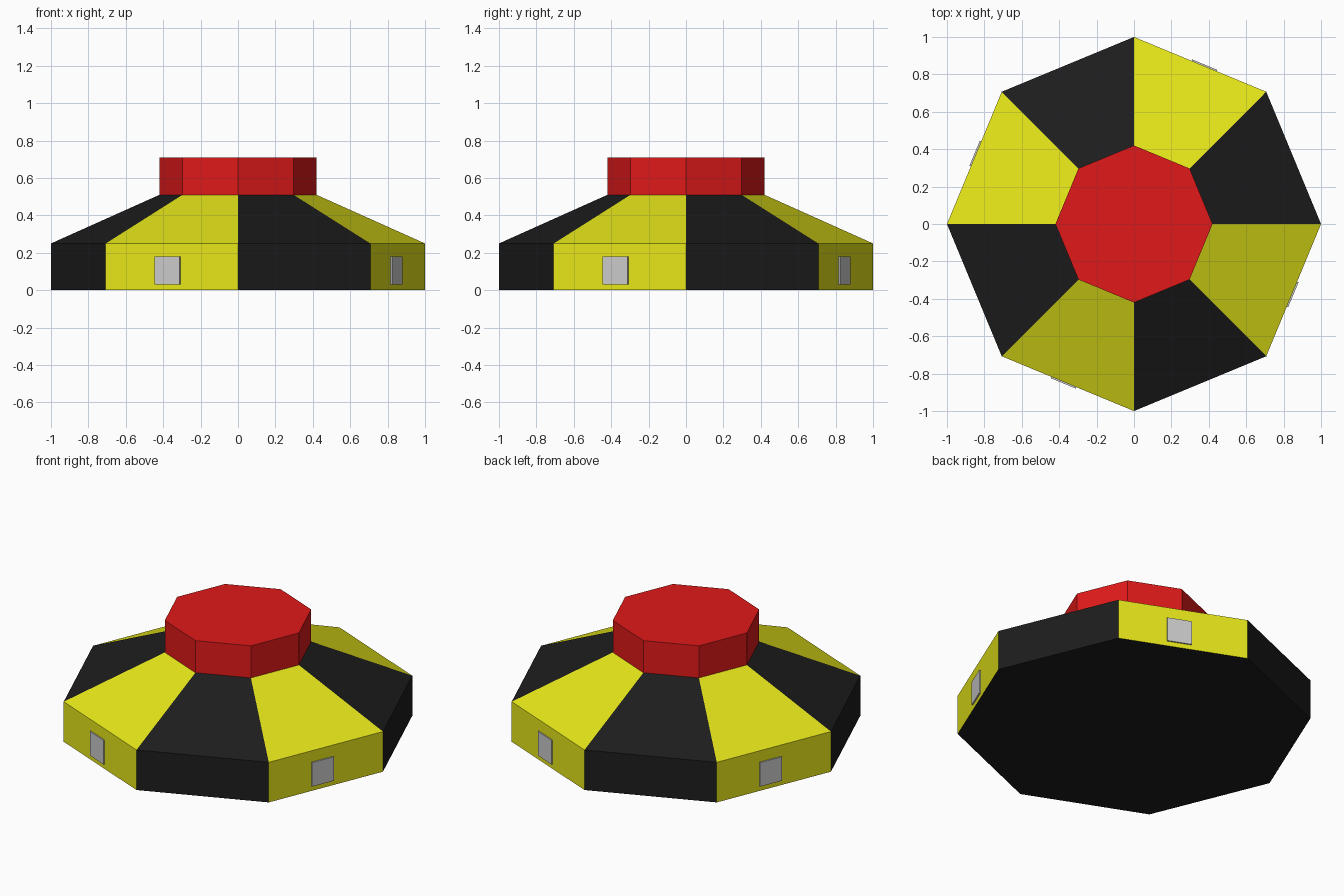
import bpy, bmesh, math
from mathutils import Matrix

if "Cube" in bpy.data.objects:
    bpy.data.objects.remove(bpy.data.objects["Cube"])

SIDES = 8
STEP = 2 * math.pi / SIDES


def material(name, rgb):
    m = bpy.data.materials.new(name)
    m.diffuse_color = (*rgb, 1)
    m.use_nodes = True
    m.node_tree.nodes["Principled BSDF"].inputs["Base Color"].default_value = m.diffuse_color
    return m


def finish(name, bm, mats=()):
    bmesh.ops.recalc_face_normals(bm, faces=bm.faces)
    me = bpy.data.meshes.new(name)
    bm.to_mesh(me)
    bm.free()
    for m in mats:
        me.materials.append(m)
    ob = bpy.data.objects.new(name, me)
    bpy.context.collection.objects.link(ob)
    return ob


def octagon_shell(name, profile, mats, striped=False, cap_top=True):
    """Stack octagonal rings of (radius, z) and skin them."""
    bm = bmesh.new()
    rings = [[bm.verts.new((r * math.cos(i * STEP), r * math.sin(i * STEP), z))
              for i in range(SIDES)] for r, z in profile]
    for lo, hi in zip(rings, rings[1:]):
        for i in range(SIDES):
            j = (i + 1) % SIDES
            f = bm.faces.new((lo[i], lo[j], hi[j], hi[i]))
            f.material_index = i % 2 if striped else 0
    bm.faces.new(rings[0][::-1])
    if cap_top:
        bm.faces.new(rings[-1])
    return finish(name, bm, mats)


black = material("black", (0.012, 0.012, 0.012))
yellow = material("yellow", (0.8, 0.8, 0.01))
red = material("red", (0.75, 0.01, 0.01))

# Striped body: low wall and sloping roof
octagon_shell("striped_body", [(1, 0), (1, 0.25), (0.42, 0.51)],
              [black, yellow], striped=True, cap_top=False)

# Red cap on top
octagon_shell("red_cap", [(0.42, 0.51), (0.42, 0.71)], [red])

# Grey panel on each yellow wall, slightly off the wall's middle
apothem = math.cos(STEP / 2)
for k in range(4):
    bm = bmesh.new()
    bmesh.ops.create_cube(bm, size=1)
    place = (Matrix.Rotation((2 * k + 1.5) * STEP, 4, 'Z')
             @ Matrix.Translation((apothem, -0.024, 0.105))
             @ Matrix.Diagonal((0.016, 0.145, 0.15, 1)))
    bm.transform(place)
    finish(f"wall_panel_{k + 1}", bm)
